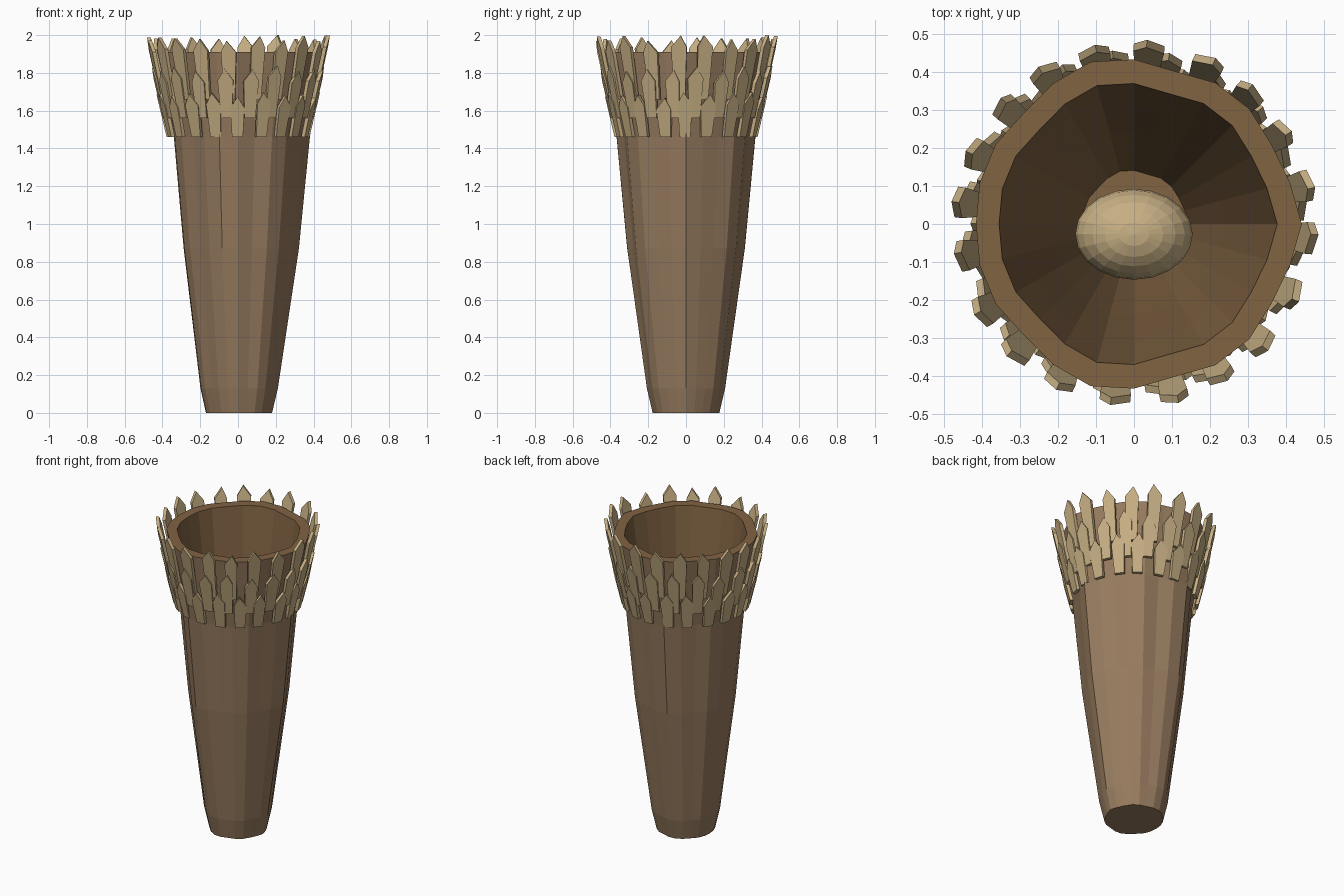
import bpy, bmesh, math, random
from mathutils import Matrix, Vector

if "Cube" in bpy.data.objects:
    bpy.data.objects.remove(bpy.data.objects["Cube"])

random.seed(4)


def material(name, rgb):
    m = bpy.data.materials.new(name)
    m.diffuse_color = (*rgb, 1)
    m.use_nodes = True
    m.node_tree.nodes["Principled BSDF"].inputs["Base Color"].default_value = m.diffuse_color
    return m


BARK = material("bark", (0.31, 0.20, 0.115))
INNER = material("inner_wood", (0.22, 0.125, 0.055))
PALE = material("pale_wood", (0.57, 0.43, 0.23))


def finish(bm, name, mats):
    bmesh.ops.recalc_face_normals(bm, faces=bm.faces)
    me = bpy.data.meshes.new(name)
    bm.to_mesh(me)
    bm.free()
    for m in mats:
        me.materials.append(m)
    ob = bpy.data.objects.new(name, me)
    bpy.context.collection.objects.link(ob)
    return ob


# Irregular trunk outline, half a turn in 15 degree steps, mirrored front to back
half = [.03, -.01, -.025, 0, 0, -.03, .01, .03, -.005, -.04, -.02, -.02, -.03]
wobble = half + half[-2:0:-1]
N = len(wobble)

# Hollow trunk: (radius, z, wobble strength) up the outside and down the inside
rings = [(.175, 0, 1), (.205, .13, 1), (.305, .87, 1.9), (.36, 1.46, 1.9), (.43, 1.91, 1),
         (.367, 1.91, 1), (.31, 1.46, 1), (.24, .87, 1), (.14, .13, 1)]
bm = bmesh.new()
loops = []
for r, z, k in rings:
    loops.append([bm.verts.new((r * (1 + k * w) * math.cos(math.tau * i / N),
                                r * (1 + k * w) * math.sin(math.tau * i / N), z))
                  for i, w in enumerate(wobble)])
for j in range(len(loops) - 1):
    for i in range(N):
        n = (i + 1) % N
        f = bm.faces.new((loops[j][i], loops[j][n], loops[j + 1][n], loops[j + 1][i]))
        f.material_index = 1 if j >= 4 else 0
bm.faces.new(loops[0])
bm.faces.new(loops[-1]).material_index = 1
finish(bm, "hollow_trunk", [BARK, INNER])


# Pointed shingles leaning outward, in three staggered rows
def shingle_row(name, count, offset, z0, z1, r0, r1):
    bm = bmesh.new()
    for k in range(count):
        a = math.radians(offset + k * 360 / count + random.uniform(-1.5, 1.5))
        top = z1 - random.uniform(0, .035)
        w0, w1, t = .029, random.uniform(.036, .042), .02
        tip = random.uniform(-.012, .012)
        slope = (r1 - r0) / (z1 - z0)
        outline = [(-w0, z0), (w0, z0), (w1, top - .06), (tip, top), (-w1, top - .06)]
        rot = Matrix.Rotation(a, 4, 'Z')
        back, front = [[bm.verts.new(rot @ Vector((r0 + slope * (z - z0) + d, y, z)))
                        for y, z in outline] for d in (-t, 0)]
        bm.faces.new(back[::-1])
        bm.faces.new(front)
        for i in range(5):
            n = (i + 1) % 5
            bm.faces.new((back[i], back[n], front[n], front[i]))
    finish(bm, name, [PALE])


shingle_row("lower_shingles", 20, 0, 1.46, 1.70, .378, .435)
shingle_row("middle_shingles", 20, 8, 1.56, 1.84, .398, .462)
shingle_row("upper_shingles", 20, -6, 1.66, 2.0, .415, .488)

# Egg-shaped lump resting inside the hollow
bm = bmesh.new()
bmesh.ops.create_uvsphere(bm, u_segments=20, v_segments=12, radius=1,
                          matrix=Matrix.Translation((0, -.027, .5)) @ Matrix.Diagonal((.155, .12, .12, 1)))
finish(bm, "inner_lump", [PALE])
